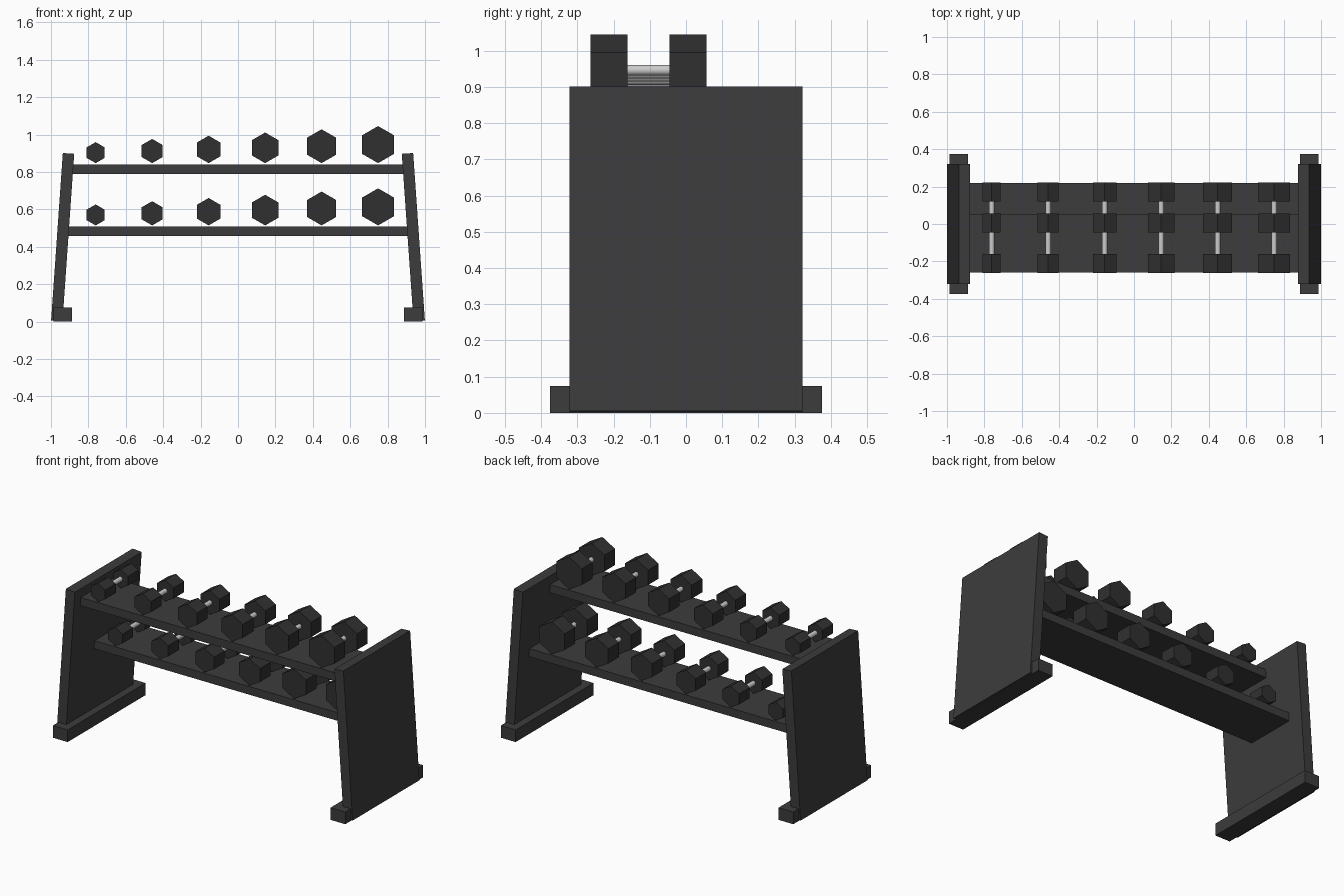
import bpy, math

if "Cube" in bpy.data.objects:
    bpy.data.objects.remove(bpy.data.objects["Cube"])

def material(name, v):
    m = bpy.data.materials.new(name)
    m.diffuse_color = (v, v, v * 1.03, 1)
    m.use_nodes = True
    m.node_tree.nodes["Principled BSDF"].inputs["Base Color"].default_value = m.diffuse_color
    return m

FRAME = material("dark_frame", 0.045)
RUBBER = material("black_rubber", 0.03)
STEEL = material("steel", 0.6)

def box(name, size, loc, tilt=0):
    bpy.ops.mesh.primitive_cube_add(size=1, location=loc)
    o = bpy.context.object
    o.name = name
    o.scale = size
    bpy.ops.object.transform_apply(location=False, rotation=False, scale=True)
    o.rotation_euler.y = tilt
    o.data.materials.append(FRAME)

def rod(name, sides, r, length, loc, mat):
    # cylinder along y, with a vertex pointing straight up
    bpy.ops.mesh.primitive_cylinder_add(vertices=sides, radius=r, depth=length,
                                        location=loc, rotation=(math.pi / 2, 0, 0))
    o = bpy.context.object
    o.name = name
    o.data.materials.append(mat)
    return o

# leaning end panels and their feet
for s, side in ((-1, "left"), (1, "right")):
    box(f"{side}_panel", (0.061, 0.644, 0.898), (s * 0.9375, 0, 0.451), -s * math.radians(4))
    box(f"{side}_foot", (0.10, 0.75, 0.074), (s * 0.937, 0, 0.037))

# shelves, each with a row of dumbbells growing to the right
for level, y, top, half in (("upper", -0.103, 0.84, 0.90), ("lower", 0.063, 0.507, 0.92)):
    box(f"{level}_shelf", (2 * half, 0.314, 0.05), (0, y, top - 0.025))
    for i in range(6):
        r = 0.056 + 0.0086 * i
        x, z = -0.761 + 0.302 * i, top + 0.007 + r
        for s, end in ((-1, "front"), (1, "back")):
            rod(f"{level}_dumbbell_{i + 1}_{end}_head", 6, r, 0.102, (x, y + s * 0.109, z), RUBBER)
        rod(f"{level}_dumbbell_{i + 1}_handle", 16, 0.0145, 0.14, (x, y, z), STEEL)
        bpy.ops.object.shade_smooth_by_angle()
